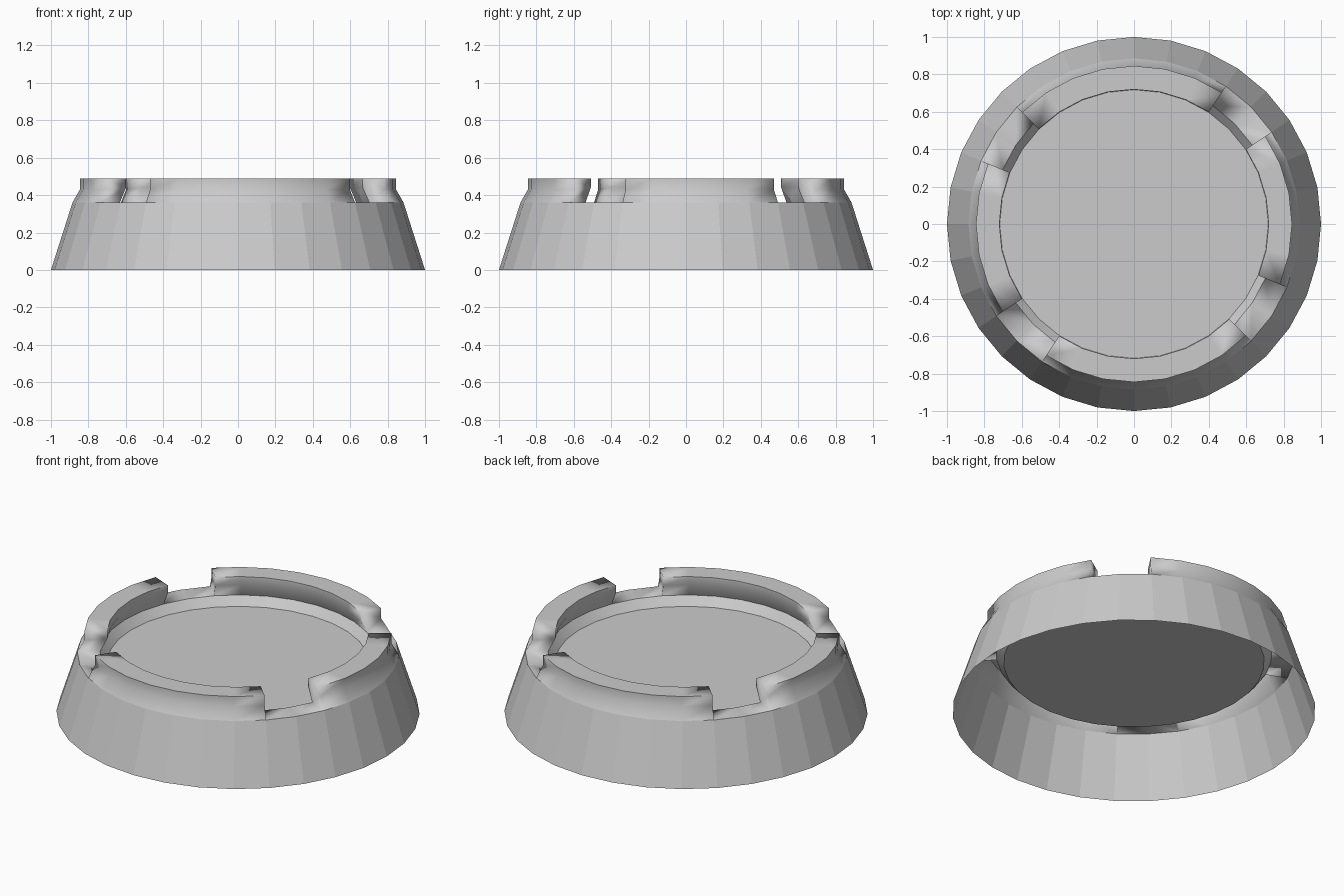
import bpy, bmesh, math

cube = bpy.data.objects.get("Cube")
if cube:
    bpy.data.objects.remove(cube, do_unlink=True)

SIDES = 32
NOTCHES = {3, 4, 12, 13, 19, 20, 28, 29}   # ring segments cut away for the rests

grey = bpy.data.materials.new("plain grey")
grey.use_nodes = True
colour = (0.6, 0.6, 0.6, 1)
grey.diffuse_color = colour
grey.node_tree.nodes["Principled BSDF"].inputs["Base Color"].default_value = colour


def ring(bm, radius, z):
    step = 2 * math.pi / SIDES
    return [bm.verts.new((radius * math.cos(i * step), radius * math.sin(i * step), z))
            for i in range(SIDES)]


def quad(bm, low, high, i):
    j = (i + 1) % SIDES
    return bm.faces.new((low[i], low[j], high[j], high[i]))


def finish(bm, name):
    mesh = bpy.data.meshes.new(name)
    bm.to_mesh(mesh)
    bm.free()
    mesh.materials.append(grey)
    obj = bpy.data.objects.new(name, mesh)
    bpy.context.collection.objects.link(obj)
    return obj


# Faceted sloping outer wall, open underneath
bm = bmesh.new()
foot, shoulder = ring(bm, 1.0, 0), ring(bm, 0.885, 0.36)
for i in range(SIDES):
    quad(bm, foot, shoulder, i)
finish(bm, "outer_wall")

# Smooth rim with four notches
profile = [(0.885, 0.36), (0.845, 0.43), (0.845, 0.49),
           (0.72, 0.49), (0.72, 0.44), (0.76, 0.36)]
bm = bmesh.new()
rings = [ring(bm, r, z) for r, z in profile]
for i in range(SIDES):
    if i in NOTCHES:
        quad(bm, rings[0], rings[-1], i)
        continue
    for low, high in zip(rings, rings[1:]):
        quad(bm, low, high, i)
    if (i - 1) % SIDES in NOTCHES:
        bm.faces.new([r[i] for r in rings])
    if (i + 1) % SIDES in NOTCHES:
        bm.faces.new([r[(i + 1) % SIDES] for r in reversed(rings)])
for face in bm.faces:
    face.smooth = True
# Keep the circular edges of the flat top crisp
for r in rings[2:4]:
    for i in range(SIDES):
        edge = bm.edges.get((r[i], r[(i + 1) % SIDES]))
        if edge:
            edge.smooth = False
finish(bm, "notched_rim")

# Shallow bowl: smooth bevelled border and flat floor
bm = bmesh.new()
border, base = ring(bm, 0.76, 0.36), ring(bm, 0.718, 0.31)
for i in range(SIDES):
    quad(bm, border, base, i).smooth = True
floor = bm.faces.new(base)
for edge in floor.edges:
    edge.smooth = False
finish(bm, "bowl_floor")
